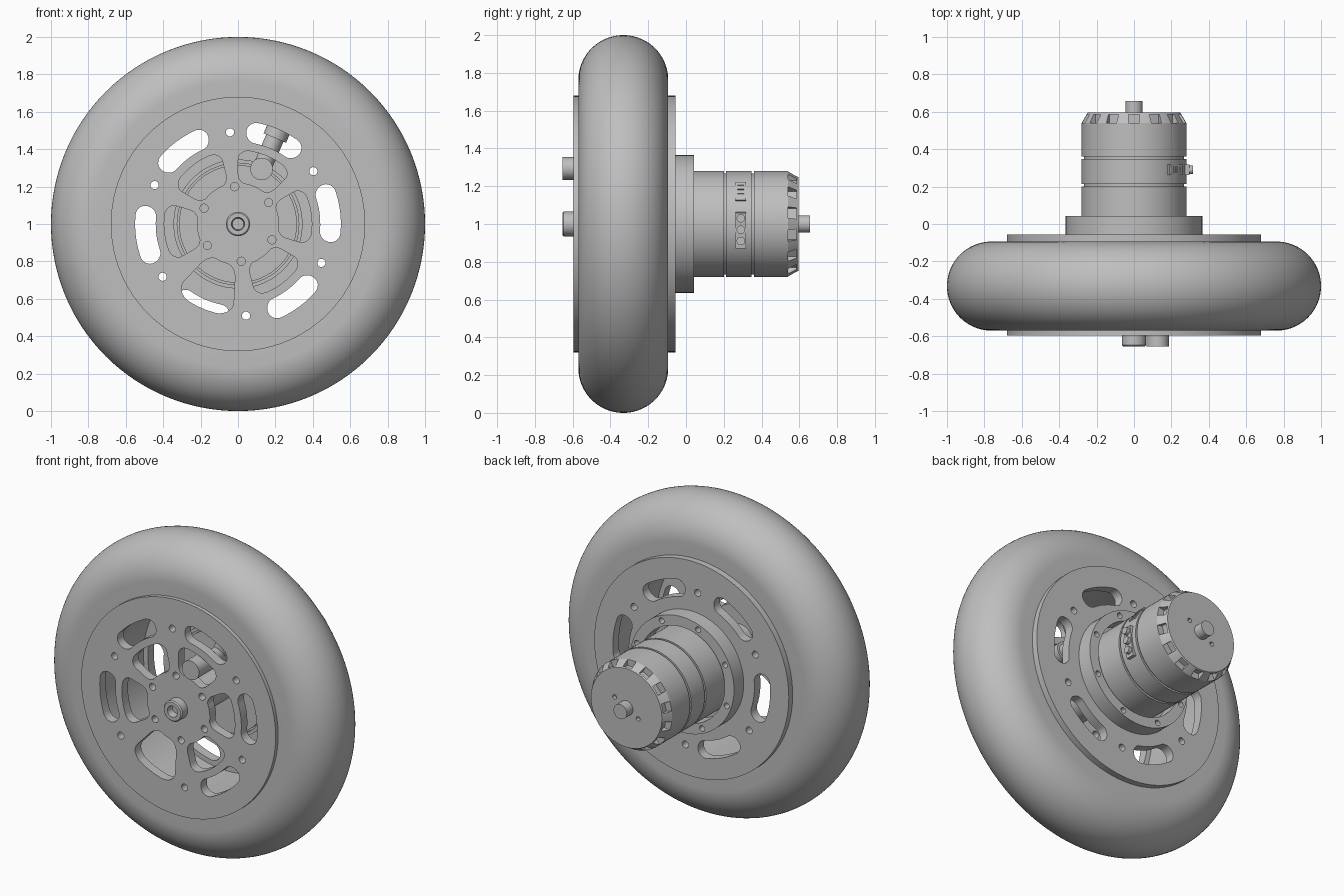
import bpy, bmesh, math
from math import sin, cos, pi, radians
from mathutils import Matrix, Vector

if "Cube" in bpy.data.objects:
    bpy.data.objects.remove(bpy.data.objects["Cube"])

grey = bpy.data.materials.new("light_grey")
grey.use_nodes = True
colour = (0.52, 0.52, 0.52, 1)
grey.diffuse_color = colour
grey.node_tree.nodes["Principled BSDF"].inputs["Base Color"].default_value = colour

AXLE = Vector((0, 0, 1))
START = radians(6.8)          # direction of the first slot
STEP = pi / 3


def finish(name, bm):
    bmesh.ops.recalc_face_normals(bm, faces=bm.faces)
    mesh = bpy.data.meshes.new(name)
    bm.to_mesh(mesh)
    bm.free()
    mesh.materials.append(grey)
    ob = bpy.data.objects.new(name, mesh)
    bpy.context.collection.objects.link(ob)
    return ob


def smooth(ob):
    bpy.ops.object.select_all(action='DESELECT')
    ob.select_set(True)
    bpy.context.view_layer.objects.active = ob
    bpy.ops.object.shade_smooth_by_angle(angle=radians(30))


def lathe(name, profile, closed=False, steps=96):
    """Spin (radius, y) points about the axle."""
    bm = bmesh.new()
    verts = [bm.verts.new((r, y, 1)) for r, y in profile]
    pairs = list(zip(verts, verts[1:])) + ([(verts[-1], verts[0])] if closed else [])
    edges = [bm.edges.new(p) for p in pairs]
    bmesh.ops.spin(bm, geom=verts + edges, cent=AXLE, axis=(0, 1, 0),
                   angle=2 * pi, steps=steps, use_merge=True)
    bmesh.ops.remove_doubles(bm, verts=bm.verts, dist=1e-5)
    return finish(name, bm)


def disc(name, radius, y0, y1):
    return lathe(name, [(0, y0), (radius, y0), (radius, y1), (0, y1)])


def ring(name, inner, outer, y0, y1):
    return lathe(name, [(inner, y0), (outer, y0), (outer, y1), (inner, y1)], True)


def prism(bm, points, y0, y1):
    """Extrude (x, z) points about the axle along y."""
    face = bm.faces.new([bm.verts.new((x, y0, 1 + z)) for x, z in points])
    new = bmesh.ops.extrude_face_region(bm, geom=[face])["geom"]
    moved = [v for v in new if isinstance(v, bmesh.types.BMVert)]
    bmesh.ops.translate(bm, verts=moved, vec=(0, y1 - y0, 0))


def arc_slot(bm, angle, r0, r1, half, corner, y0, y1):
    """Rounded rectangle bent round the axle."""
    mid = (r0 + r1) / 2
    du, dr = half * mid - corner, (r1 - r0) / 2 - corner
    outline = []
    for quarter, (su, sr) in enumerate([(1, 1), (-1, 1), (-1, -1), (1, -1)]):
        for i in range(9):
            t = (quarter + i / 8) * pi / 2
            outline.append((su * du + corner * cos(t), sr * dr + corner * sin(t)))
    dense = []
    for a, b in zip(outline, outline[1:] + outline[:1]):
        n = max(1, int(math.dist(a, b) / 0.03))
        if math.dist(a, b) > 1e-5:
            dense += [(a[0] + (b[0] - a[0]) * k / n, a[1] + (b[1] - a[1]) * k / n)
                      for k in range(n)]
    prism(bm, [((mid + r) * cos(angle + u / mid), (mid + r) * sin(angle + u / mid))
               for u, r in dense], y0, y1)


def holes(bm, count, first, radius, size, y0, y1):
    for k in range(count):
        a = first + k * 2 * pi / count
        prism(bm, [(radius * cos(a) + size * cos(t * pi / 8),
                    radius * sin(a) + size * sin(t * pi / 8)) for t in range(16)], y0, y1)


def cut(ob, bm):
    cutter = finish("cutter", bm)
    cutter.hide_render = True
    mod = ob.modifiers.new("cut", 'BOOLEAN')
    mod.object, mod.operation, mod.solver = cutter, 'DIFFERENCE', 'EXACT'
    graph = bpy.context.evaluated_depsgraph_get()
    mesh = bpy.data.meshes.new_from_object(ob.evaluated_get(graph))
    ob.modifiers.clear()
    ob.data = mesh
    bpy.data.objects.remove(cutter)


def rod(name, a, b, radius):
    a, b = Vector(a), Vector(b)
    bm = bmesh.new()
    turn = (b - a).to_track_quat('Z', 'Y').to_matrix().to_4x4()
    bmesh.ops.create_cone(bm, cap_ends=True, segments=32, radius1=radius, radius2=radius,
                          depth=(b - a).length, matrix=Matrix.Translation((a + b) / 2) @ turn)
    return finish(name, bm)


def block(bm, angle, radius, y, size):
    """Box (radial, axial, tangential) standing at an angle round the axle."""
    place = (Matrix.Translation(AXLE) @ Matrix.Rotation(-angle, 4, 'Y')
             @ Matrix.Translation((radius, y, 0)) @ Matrix.Diagonal((*size, 1)))
    bmesh.ops.create_cube(bm, size=1, matrix=place)


parts = []

# Tyre with a round tread, and the rim barrel under it
tread = [(0.762 + 0.238 * cos(t * pi / 40), -0.332 - 0.238 * sin(t * pi / 40))
         for t in range(-20, 21)]
parts.append(lathe("tyre", [(0.66, -0.094)] + tread + [(0.66, -0.57)], True, 128))
parts.append(ring("rim_barrel", 0.58, 0.67, -0.56, -0.1))

# Front plate: slots, windows, one large access opening, bolt holes
front = disc("front_plate", 0.68, -0.595, -0.535)
bm = bmesh.new()
for k in range(6):
    angle = START + k * STEP
    if k == 4:
        arc_slot(bm, angle, 0.22, 0.49, radians(20), 0.07, -0.7, -0.5)
    else:
        arc_slot(bm, angle, 0.22, 0.395, radians(23), 0.05, -0.7, -0.5)
        arc_slot(bm, angle, 0.44, 0.55, radians(18), 0.054, -0.7, -0.5)
holes(bm, 6, radians(35), 0.492, 0.022, -0.7, -0.5)
holes(bm, 6, radians(35), 0.2, 0.022, -0.7, -0.5)
cut(front, bm)

# Back plate: slots and bolt holes
back = disc("back_plate", 0.68, -0.115, -0.055)
bm = bmesh.new()
for k in range(6):
    arc_slot(bm, START + k * STEP, 0.44, 0.55, radians(18), 0.054, -0.2, 0)
holes(bm, 6, radians(35), 0.492, 0.022, -0.2, 0)
cut(back, bm)

# Hub boss, inner axle and inner bearing face with grooves
parts.append(lathe("hub_boss", [(0, -0.61), (0.03, -0.61), (0.035, -0.655), (0.058, -0.655),
                                (0.065, -0.648), (0.065, -0.59), (0, -0.59)]))
parts.append(disc("inner_axle", 0.1, -0.54, -0.1))
parts.append(lathe("bearing_face", [(0, -0.16), (0.315, -0.16), (0.315, -0.13), (0.325, -0.13),
                                    (0.325, -0.16), (0.345, -0.16), (0.345, -0.1), (0, -0.1)]))

# Mounting flange with bolt holes
flange = ring("mounting_flange", 0.3, 0.365, -0.06, 0.042)
bm = bmesh.new()
holes(bm, 8, radians(20), 0.334, 0.018, 0, 0.1)
cut(flange, bm)

# Motor housing with two grooves, tapered end and vent notches
motor = lathe("motor_housing", [
    (0, -0.06), (0.28, -0.06), (0.28, 0.2), (0.268, 0.2), (0.268, 0.213), (0.28, 0.213),
    (0.28, 0.347), (0.268, 0.347), (0.268, 0.36), (0.28, 0.36), (0.28, 0.54),
    (0.248, 0.595), (0, 0.595)])
bm = bmesh.new()
for k in range(14):
    block(bm, (k + 0.5) * pi / 7, 0.28, 0.563, (0.08, 0.046, 0.06))
holes(bm, 2, radians(30), 0.095, 0.014, 0.57, 0.7)
cut(motor, bm)
parts.append(disc("motor_shaft", 0.046, 0.58, 0.657))

# Side label with raised bars, and a socket plate with three pins
bm = bmesh.new()
block(bm, radians(38), 0.279, 0.29, (0.008, 0.055, 0.12))
for k in range(4):
    block(bm, radians(29 + 6 * k), 0.284, 0.29, (0.008, 0.035, 0.012))
parts.append(finish("side_label", bm))
bm = bmesh.new()
block(bm, radians(-7), 0.275, 0.29, (0.025, 0.055, 0.19))
parts.append(finish("socket_plate", bm))
for k in range(3):
    z = 1.03 - 0.06 * k
    parts.append(rod("socket_pin", (0.26, 0.29, z), (0.315 - 0.008 * k, 0.29, z), 0.022))

# Valve: cap at the front, bent stem running out to the rim
a = START + STEP
out = Vector((cos(a), 0, sin(a)))


def at(radius, y):
    return AXLE + out * radius + Vector((0, y, 0))


parts.append(rod("valve_cap", at(0.32, -0.655), at(0.32, -0.46), 0.06))
parts.append(rod("valve_neck", at(0.32, -0.47), at(0.32, -0.34), 0.045))
parts.append(rod("valve_stem", at(0.29, -0.35), at(0.6, -0.35), 0.05))
parts.append(rod("valve_collar", at(0.5, -0.35), at(0.6, -0.35), 0.065))

for ob in parts + [front, back, flange, motor]:
    smooth(ob)
